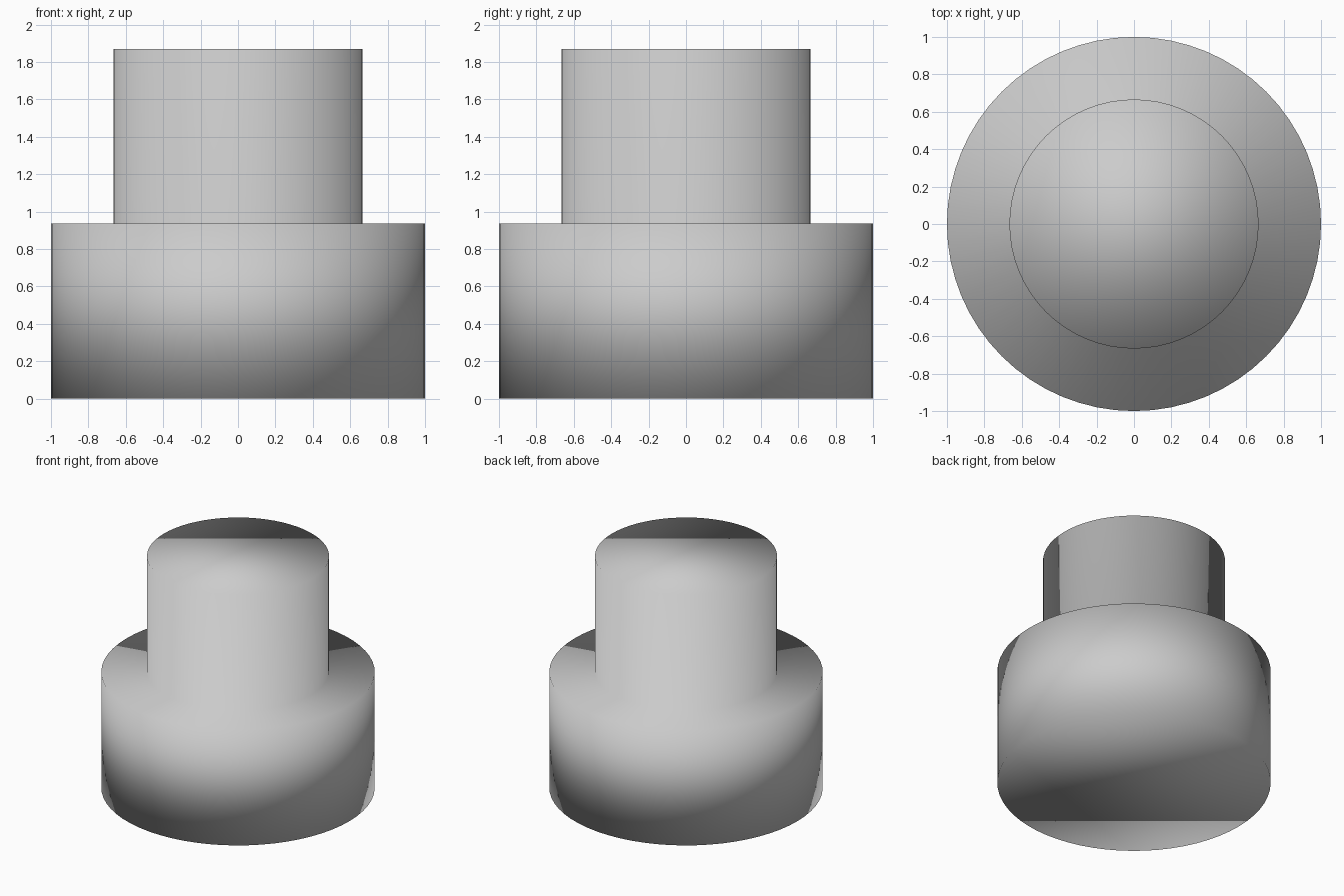
import bpy, bmesh
from mathutils import Matrix, Vector

if "Cube" in bpy.data.objects:
    bpy.data.objects.remove(bpy.data.objects["Cube"])

SEGMENTS = 64
BASE_R, NECK_R = 1.0, 0.666
STEP_Z, TOP_Z = 0.935, 1.87


def extrude_cap(bm, cap, scale, lift):
    """Extrude the top cap, scale it about the z axis, lift it; return the new cap."""
    new = bmesh.ops.extrude_discrete_faces(bm, faces=[cap])["faces"][0]
    bmesh.ops.scale(bm, vec=(scale, scale, 1), verts=new.verts)
    bmesh.ops.translate(bm, vec=(0, 0, lift), verts=new.verts)
    return new


bm = bmesh.new()

# Wide lower drum, closed at both ends
bmesh.ops.create_cone(bm, cap_ends=True, segments=SEGMENTS, radius1=BASE_R,
                      radius2=BASE_R, depth=STEP_Z,
                      matrix=Matrix.Translation(Vector((0, 0, STEP_Z / 2))))
cap = max(bm.faces, key=lambda f: f.calc_center_median().z)

# Flat shoulder, then narrower upper drum
cap = extrude_cap(bm, cap, NECK_R / BASE_R, 0)
cap = extrude_cap(bm, cap, 1, TOP_Z - STEP_Z)

# Fully smooth shading, including across the rims
bmesh.ops.recalc_face_normals(bm, faces=bm.faces)
for face in bm.faces:
    face.smooth = True

mesh = bpy.data.meshes.new("stepped_cylinder")
bm.to_mesh(mesh)
bm.free()
bpy.context.collection.objects.link(bpy.data.objects.new("stepped_cylinder", mesh))
